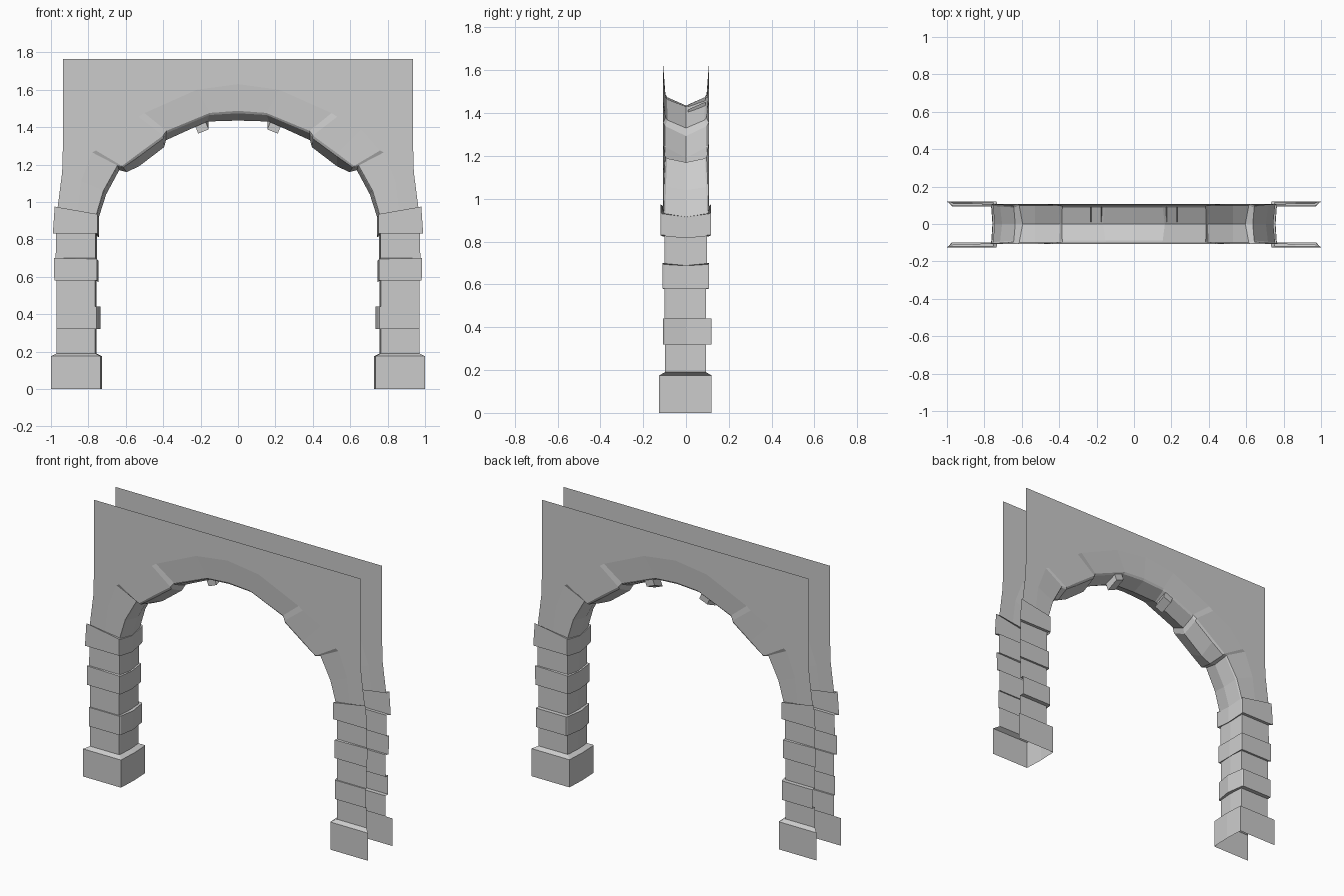
import bpy, bmesh
from math import radians
from mathutils import Vector, Matrix


def section(o, r, e, m, yf, yb, yof=None, yob=None):
    """Cross-section: front sheet, chamfer, soffit ridge, chamfer, back sheet."""
    yof, yob = yof or yf, yob or yb
    o, r, e, m = Vector(o), Vector(r), Vector(e), Vector(m)
    c = e.lerp(m, 0.25)
    pts = [(o, -yof), (r, -yof), (e, -yf), (c, -yf + 0.008), (m, 0),
           (c, yb - 0.008), (e, yb), (r, yob), (o, yob)]
    return [(p.x, y, p.y) for p, y in pts]


def finish(name, bm):
    bmesh.ops.remove_doubles(bm, verts=bm.verts, dist=0.0005)
    mesh = bpy.data.meshes.new(name)
    bm.to_mesh(mesh)
    bm.free()
    ob = bpy.data.objects.new(name, mesh)
    bpy.context.collection.objects.link(ob)
    mod = ob.modifiers.new("mirror", 'MIRROR')
    mod.use_clip = True
    return ob


def loft(name, rows):
    bm = bmesh.new()
    grid = [[bm.verts.new(p) for p in row] for row in rows]
    for a, b in zip(grid, grid[1:]):
        for j in range(len(a) - 1):
            bm.faces.new((a[j], b[j], b[j + 1], a[j + 1]))
    return finish(name, bm)


# Pier courses: z0, z1, outer x bottom/top, inner x, ridge bulge, ridge drop, y front, y back, top tilt
courses = [
    (0.00, 0.175, 1.00, 1.00, 0.735, 0.007, 0.00, 0.125, 0.120, 0.00),
    (0.19, 0.32, 0.97, 0.97, 0.765, 0.008, 0.00, 0.098, 0.093, 0.00),
    (0.32, 0.44, 0.97, 0.97, 0.757, 0.022, 0.00, 0.108, 0.120, 0.00),
    (0.44, 0.58, 0.97, 0.97, 0.765, 0.008, 0.00, 0.100, 0.094, 0.00),
    (0.58, 0.70, 0.982, 0.985, 0.755, 0.008, 0.008, 0.109, 0.107, 0.005),
    (0.70, 0.83, 0.975, 0.972, 0.763, 0.008, 0.012, 0.100, 0.098, 0.00),
    (0.83, 0.975, 0.99, 0.98, 0.752, 0.010, 0.020, 0.120, 0.117, 0.040),
]
rows = []
for z0, z1, xa, xb, xi, bulge, drop, yf, yb, tilt in courses:
    for z, xo, t in ((z0, xa, 0), (z1, xb, tilt)):
        rows.append(section((xo, z), ((xo + xi) / 2, z - t / 2), (xi, z - t),
                            (xi - bulge, z - t - drop), yf, yb))

# Arch stations: outer edge, ring edge, opening edge, soffit ridge, opening half depth
stations = [
    ((.965, .965), (.86, .95), (.757, .935), (.745, .915), .104),
    ((.94, 1.16), (.84, 1.11), (.720, 1.06), (.705, 1.04), .102),
    ((.935, 1.34), (.78, 1.265), (.645, 1.195), (.635, 1.17), .096),
    ((.935, 1.36), (.76, 1.275), (.620, 1.192), (.595, 1.16), .107),
    ((.935, 1.765), (.66, 1.39), (.530, 1.26), (.530, 1.19), .106),
    ((.62, 1.765), (.53, 1.455), (.400, 1.355), (.395, 1.293), .106),
    ((.58, 1.765), (.50, 1.475), (.383, 1.38), (.385, 1.33), .095),
    ((.25, 1.765), (.22, 1.60), (.150, 1.476), (.165, 1.43), .096),
    ((0, 1.765), (0, 1.63), (0, 1.487), (0, 1.435), .096),
]
for o, r, e, m, y in stations:
    rows.append(section(o, r, e, m, y, y, 0.107, 0.107))
loft("stone_arch", rows)

# Small stones hanging from the soffit, open at the top
bm = bmesh.new()
bmesh.ops.create_cube(bm, size=1)
top = [f for f in bm.faces if f.normal.z > 0.5]
bmesh.ops.delete(bm, geom=top, context='FACES_ONLY')
place = (Matrix.Translation((0.195, 0.05, 1.42)) @ Matrix.Rotation(radians(22), 4, 'Y')
         @ Matrix.Diagonal((0.06, 0.08, 0.055, 1)))
bm.transform(place)
for v in bm.verts:
    v.co.z += (v.co.y - 0.05) * 0.45
finish("soffit_stone", bm)
